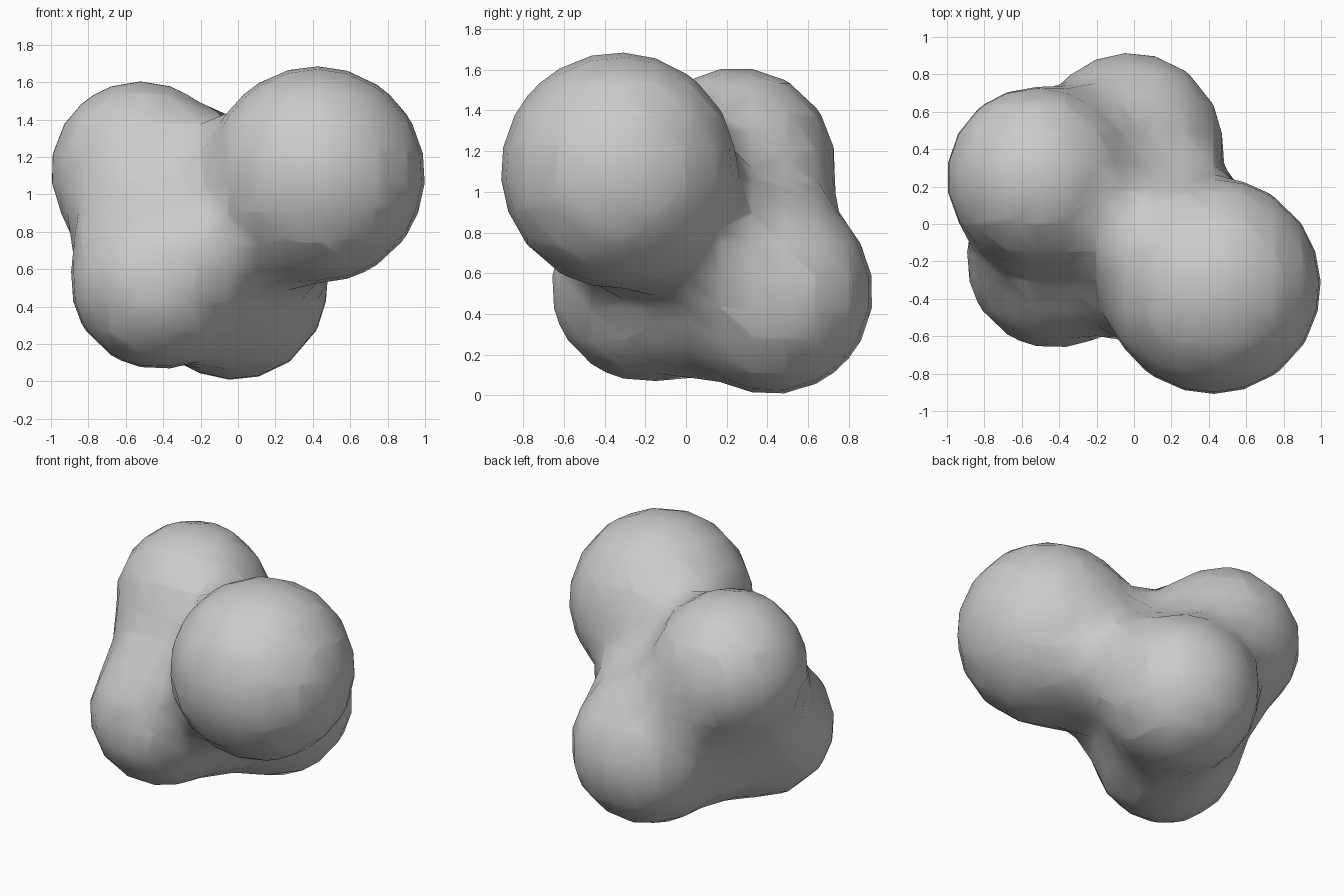
import bpy

if "Cube" in bpy.data.objects:
    bpy.data.objects.remove(bpy.data.objects["Cube"])

# blended body: four metaball lobes, polygonised on a coarse lattice
ORIGIN = (0.032, -0.07, 0.823)
CELL = 0.158
LOBES = [  # centre and visible radius
    ((0.42, -0.33, 1.105), 0.58),   # upper front right
    ((-0.52, 0.25, 1.125), 0.485),  # upper left
    ((-0.43, -0.20, 0.53), 0.465),  # lower front left
    ((-0.02, 0.42, 0.505), 0.50),   # lower back
]

meta = bpy.data.metaballs.new("lobes_source")
meta.resolution = meta.render_resolution = CELL
meta.threshold = 0.6
source = bpy.data.objects.new("lobes_source", meta)
source.location = ORIGIN
bpy.context.collection.objects.link(source)
for centre, radius in LOBES:
    ball = meta.elements.new(type='BALL')
    ball.co = [c - o for c, o in zip(centre, ORIGIN)]
    ball.stiffness = 2.0
    ball.radius = radius / 0.575  # falloff radius for this visible radius

# turn the blend into a smooth mesh
bpy.context.view_layer.update()
deps = bpy.context.evaluated_depsgraph_get()
mesh = bpy.data.meshes.new_from_object(source.evaluated_get(deps), depsgraph=deps)
bpy.data.objects.remove(source)
body = bpy.data.objects.new("blended_lobes", mesh)
body.location = ORIGIN
bpy.context.collection.objects.link(body)
mesh.polygons.foreach_set("use_smooth", [True] * len(mesh.polygons))
mesh.update()
